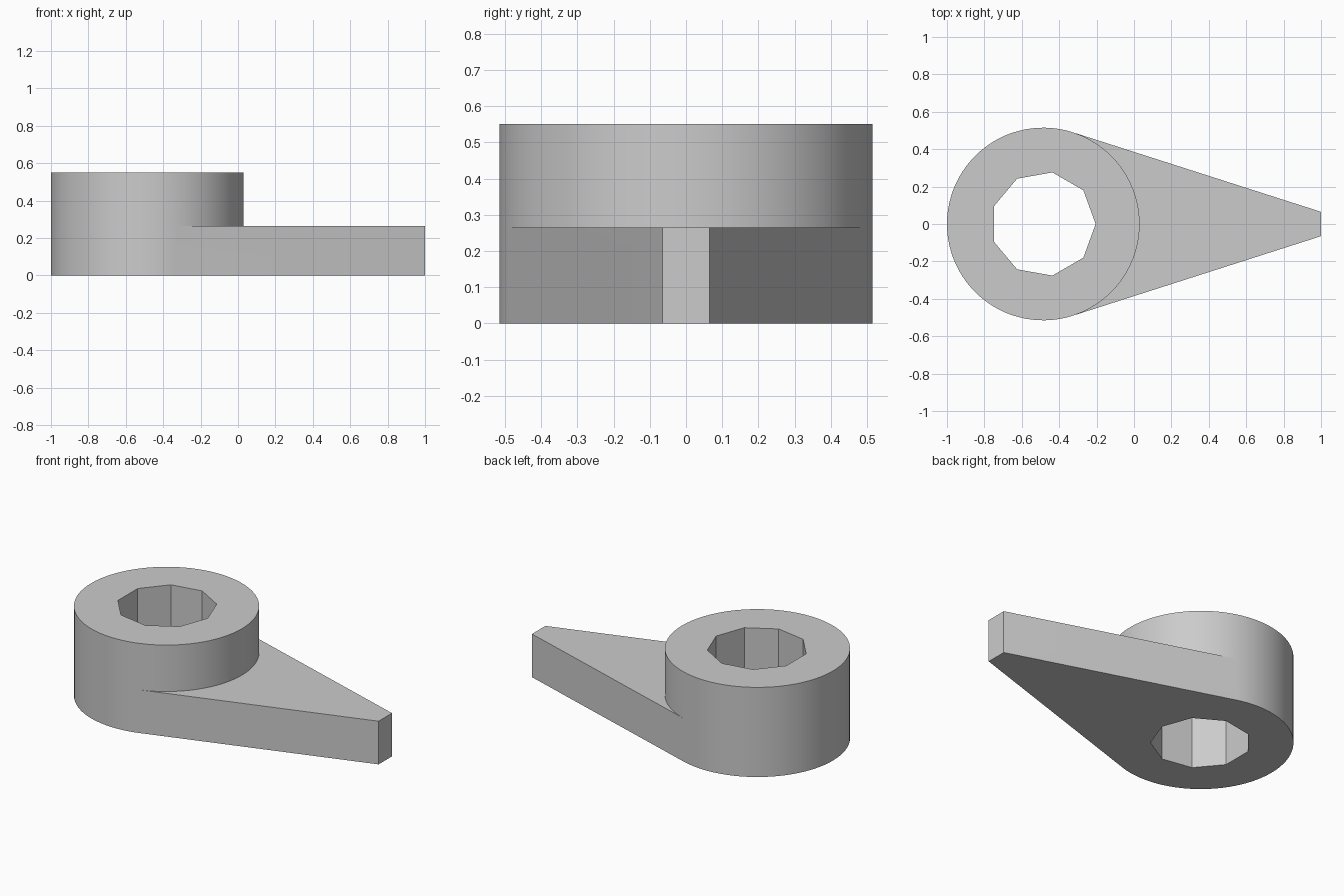
import bpy, bmesh
from math import sin, cos, pi, acos, atan2, hypot, radians

cube = bpy.data.objects.get("Cube")
if cube:
    bpy.data.objects.remove(cube, do_unlink=True)

CX, R, HOLE_R, TIP = -0.485, 0.515, 0.28, 0.065
ARM_H, HUB_H = 0.265, 0.55

# Angle where the arm's straight sides meet the hub tangentially
reach = 1 - CX
theta = acos(R / hypot(reach, TIP)) + atan2(TIP, reach)

bm = bmesh.new()


def arc(radius, start, end, steps, z):
    """Vertices around the hub axis, without the end point."""
    angles = [start + (end - start) * i / steps for i in range(steps)]
    return [bm.verts.new((CX + radius * cos(a), radius * sin(a), z)) for a in angles]


def wall(low, high, closed=True):
    for i in range(len(low) if closed else len(low) - 1):
        j = (i + 1) % len(low)
        bm.faces.new((low[i], low[j], high[j], high[i]))


def cap(*loops):
    """Fill a flat area bounded by an outer loop and optional holes."""
    edges = []
    for loop in loops:
        for a, b in zip(loop, loop[1:] + loop[:1]):
            edges.append(bm.edges.get((a, b)) or bm.edges.new((a, b)))
    bmesh.ops.triangle_fill(bm, use_beauty=True, use_dissolve=False, edges=edges)


def back_arc(z):
    verts = arc(R, theta, 2 * pi - theta, 52, z)
    return verts + [bm.verts.new((CX + R * cos(theta), -R * sin(theta), z))]


def front_arc(z):
    return arc(R, -theta, theta, 28, z)[1:]


# Outlines at the base, arm top and hub top
back_low, back_mid, back_top = (back_arc(z) for z in (0, ARM_H, HUB_H))
front_mid, front_top = front_arc(ARM_H), front_arc(HUB_H)
tip_low, tip_mid = ([bm.verts.new((1, y, z)) for y in (-TIP, TIP)] for z in (0, ARM_H))
hole_low, hole_top = (arc(HOLE_R, 0, 2 * pi, 9, z) for z in (0, HUB_H))

# Teardrop base wall, round hub wall and nine-sided bore
wall(back_low + tip_low, back_mid + tip_mid)
wall(back_mid + front_mid, back_top + front_top)
wall(hole_top, hole_low)

# Flat underside, arm shelf and hub top
cap(back_low + tip_low, hole_low)
cap([back_mid[-1]] + tip_mid + [back_mid[0]] + front_mid[::-1])
cap(back_top + front_top, hole_top)

bmesh.ops.recalc_face_normals(bm, faces=bm.faces)
bmesh.ops.dissolve_limit(bm, angle_limit=radians(0.5), verts=bm.verts, edges=bm.edges)
mesh = bpy.data.meshes.new("lever_knob")
bm.to_mesh(mesh)
bm.free()

# Plain grey finish
grey = bpy.data.materials.new("plain_grey")
grey.use_nodes = True
colour = (0.6, 0.6, 0.6, 1)
grey.diffuse_color = colour
grey.node_tree.nodes["Principled BSDF"].inputs["Base Color"].default_value = colour
mesh.materials.append(grey)

knob = bpy.data.objects.new("lever_knob", mesh)
bpy.context.collection.objects.link(knob)
bpy.context.view_layer.objects.active = knob
knob.select_set(True)
bpy.ops.object.shade_smooth_by_angle(angle=radians(30))
